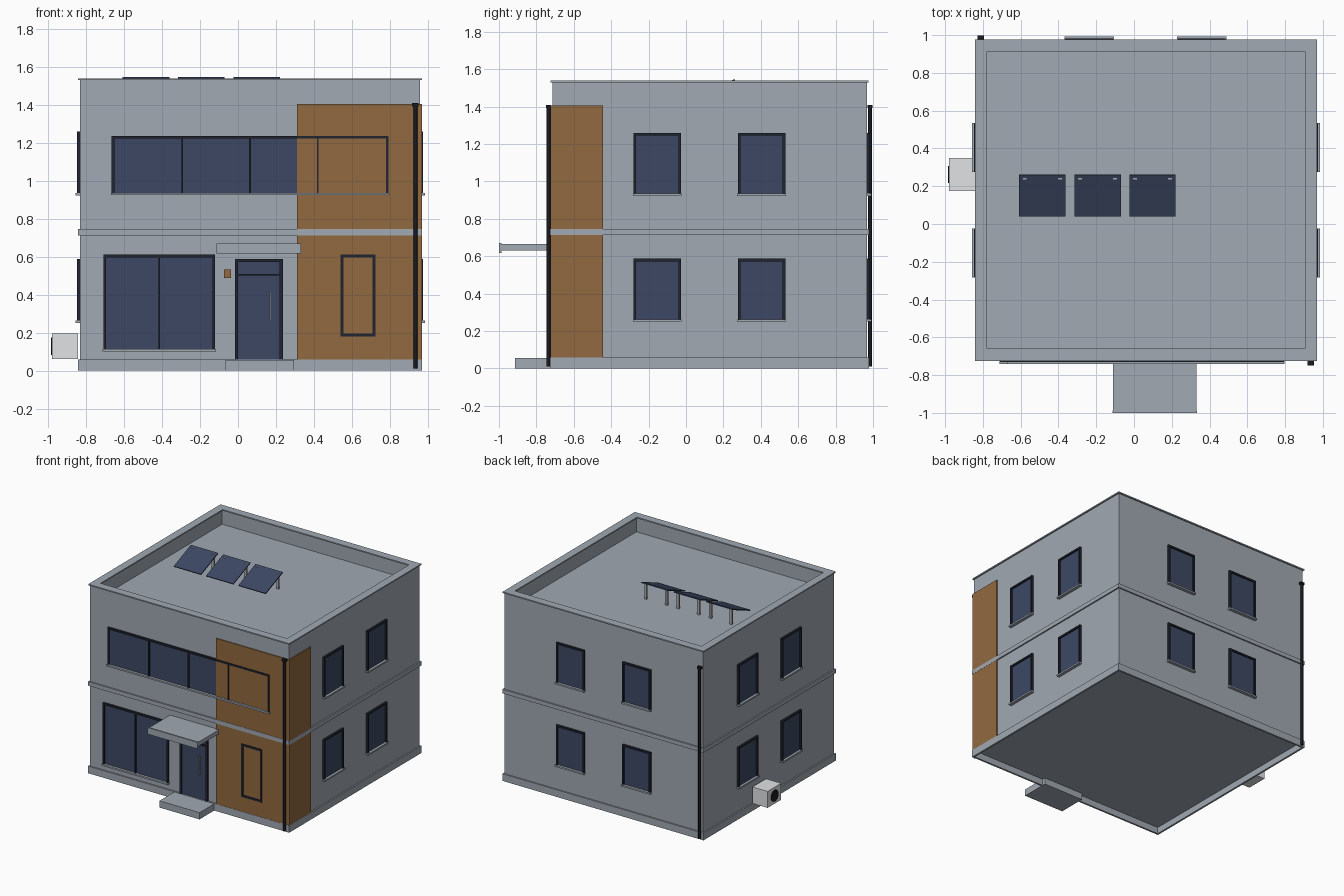
import bpy, bmesh
from math import pi, atan2, hypot
from mathutils import Matrix, Vector

cube = bpy.data.objects.get("Cube")
if cube:
    bpy.data.objects.remove(cube, do_unlink=True)


def material(name, r, g, b):
    m = bpy.data.materials.new(name)
    m.use_nodes = True
    m.diffuse_color = (r, g, b, 1)
    m.node_tree.nodes["Principled BSDF"].inputs["Base Color"].default_value = (r, g, b, 1)
    return m


WALL = material("grey render", .355, .398, .445)
WOOD = material("brown cladding", .285, .144, .05)
GLASS = material("blue glass", .045, .064, .125)
FRAME = material("dark frame", .016, .018, .03)
PIPE = material("black pipe", .009, .01, .014)
LIGHT = material("pale metal", .75, .76, .78)
METAL = material("mid grey metal", .4, .41, .43)


def finish(bm, name, mat, matrix=None):
    if matrix:
        bm.transform(matrix)
    mesh = bpy.data.meshes.new(name)
    bm.to_mesh(mesh)
    bm.free()
    mesh.materials.append(mat)
    ob = bpy.data.objects.new(name, mesh)
    bpy.context.collection.objects.link(ob)
    return ob


def add_box(bm, x, y, z):
    """Box from (min, max) pairs."""
    centre = Vector([(a + b) / 2 for a, b in (x, y, z)])
    size = [b - a for a, b in (x, y, z)] + [1]
    bmesh.ops.create_cube(bm, size=1, matrix=Matrix.Translation(centre) @ Matrix.Diagonal(size))


def boxes(name, mat, parts, matrix=None):
    bm = bmesh.new()
    for p in parts:
        add_box(bm, *p)
    return finish(bm, name, mat, matrix)


def cylinder(name, mat, radius, length, matrix, sides=16):
    bm = bmesh.new()
    bmesh.ops.create_cone(bm, cap_ends=True, segments=sides, radius1=radius,
                          radius2=radius, depth=length, matrix=matrix)
    for f in bm.faces:
        f.smooth = len(f.verts) == 4
    for e in bm.edges:
        e.smooth = all(len(f.verts) == 4 for f in e.link_faces)
    return finish(bm, name, mat)


# Main block: raised underside, sunken roof behind the parapet
X0, X1, Y0, Y1 = -.832, .959, -.715, .967
BASE, ROOF, TOP, LIP = .052, 1.41, 1.54, .01
bm = bmesh.new()
add_box(bm, (X0, X1), (Y0, Y1), (BASE, TOP - LIP))
top = max(bm.faces, key=lambda f: f.calc_center_median().z)
bmesh.ops.inset_region(bm, faces=[top], thickness=.055)
ext = bmesh.ops.extrude_face_region(bm, geom=[top])
bmesh.ops.delete(bm, geom=[top], context='FACES_ONLY')
for v in ext["geom"]:
    if isinstance(v, bmesh.types.BMVert):
        v.co.z = ROOF
bmesh.ops.recalc_face_normals(bm, faces=bm.faces)
finish(bm, "main_block", WALL)


def ring(name, z, out, inner):
    """Rectangular band running round the outside of the walls."""
    a, b, c, d = X0 - out, X1 + out, Y0 - out, Y1 + out
    w = out + inner
    boxes(name, WALL, [((a, b), (c, c + w), z), ((a, b), (d - w, d), z),
                       ((a, a + w), (c + w, d - w), z), ((b - w, b), (c + w, d - w), z)])


ring("parapet_coping", (TOP - LIP, TOP), .01, .055)
ring("floor_band", (.713, .746), .011, .004)
ring("plinth", (0, .058), .011, .004)

# Timber cladding wrapping the front corner
boxes("timber_cladding", WOOD, [
    ((.31, X1 + .01), (Y0 - .009, Y0 + .01), (.058, 1.405)),
    ((X1 - .01, X1 + .01), (Y0 + .01, -.443), (.058, 1.405))])

# Wall frames: local x runs along the wall, local -y points outward
WALLS = {
    "front": Matrix.Translation((0, Y0, 0)),
    "left": Matrix.Translation((X1, 0, 0)) @ Matrix.Rotation(pi / 2, 4, 'Z'),
    "back": Matrix.Translation((0, Y1, 0)) @ Matrix.Rotation(pi, 4, 'Z'),
    "right": Matrix.Translation((X0, 0, 0)) @ Matrix.Rotation(-pi / 2, 4, 'Z'),
}


def opening(name, wall, u, z, mullions=(), transoms=(), sill=True, foot=False, glass=True, t=.014):
    m = WALLS[wall]
    d = (-.016, .002)
    (a, b), (lo, hi) = u, z
    bars = [((a, a + t), d, z), ((b - t, b), d, z), ((a + t, b - t), d, (hi - t, hi))]
    bars += [((c - .005, c + .005), d, (lo, hi - t)) for c in mullions]
    bars += [((a + t, b - t), d, (h - .005, h + .005)) for h in transoms]
    if foot:
        bars.append(((a + t, b - t), d, (lo, lo + t)))
    boxes(name + "_frame", FRAME, bars, m)
    if glass:
        boxes(name + "_glass", GLASS, [((a + .004, b - .004), (-.005, .002), (lo, hi - .004))], m)
    if sill:
        boxes(name + "_sill", WALL, [((a - .004, b + .004), (-.025, 0), (lo - .007, lo + .006))], m)


# Front openings
opening("upper_ribbon_window", "front", (-.666, .793), (.931, 1.237), mullions=(-.294, .063, .42))
opening("lower_front_window", "front", (-.709, -.12), (.109, .611), mullions=(-.415,))
opening("door", "front", (-.016, .236), (.058, .589), transoms=(.505,), sill=False, t=.017)
opening("cladding_trim", "front", (.541, .725), (.18, .611), sill=False, foot=True, glass=False, t=.016)

# Pairs of windows on both floors of the other three walls
for wall, starts in (("left", (-.28, .278)), ("right", (-.531, .027)), ("back", (-.485, .111))):
    for floor, base in (("lower", .257), ("upper", .929)):
        for i, s in enumerate(starts):
            opening(f"{floor}_{wall}_window_{i + 1}", wall, (s, s + .253), (base, base + .33))

# Entrance: handle, name plate, canopy and step
cylinder("door_handle", METAL, .005, .155, Matrix.Translation((.17, Y0 - .026, .338)), 10)
boxes("handle_mounts", METAL, [((.166, .174), (Y0 - .026, Y0), (h, h + .008)) for h in (.28, .385)])
boxes("entry_plate", WOOD, [((-.073, -.038), (Y0 - .009, Y0), (.487, .532))])
boxes("canopy", WALL, [((-.112, .331), (-.987, Y0), (.631, .665)),
                       ((-.114, .333), (-1, -.987), (.618, .671))])
boxes("entrance_step", WALL, [((-.067, .294), (-.915, -.685), (0, .055))])

# Drain pipes at two opposite corners
for name, x, y in (("front_drain", .935, -.735), ("back_drain", -.812, .984)):
    cylinder(name + "_pipe", PIPE, .011, 1.39, Matrix.Translation((x, y, .705)))
    boxes(name + "_hopper", PIPE, [((x - .017, x + .017), (y - .013, y + .013), (1.392, 1.41))])

# Outdoor cooling unit on the side wall
boxes("cooling_unit", LIGHT, [((-.98, -.843), (.174, .349), (.061, .195))])
cylinder("cooling_fan", PIPE, .046, .01,
         Matrix.Translation((-.981, .262, .128)) @ Matrix.Rotation(pi / 2, 4, 'Y'), 24)

# Tilted solar panels on posts
FRONT, BACK, LOW, HIGH = .04, .26, 1.457, 1.547
tilt = atan2(HIGH - LOW, BACK - FRONT)
half = hypot(HIGH - LOW, BACK - FRONT) / 2
for i, x in enumerate((-.485, -.193, .098)):
    m = Matrix.Translation((x, (FRONT + BACK) / 2, (LOW + HIGH) / 2)) @ Matrix.Rotation(tilt, 4, 'X')
    boxes(f"solar_panel_{i + 1}", GLASS, [((-.123, .123), (-half, half), (-.008, 0))], m)
    boxes(f"panel_posts_{i + 1}", METAL,
          [((x + s - .01, x + s + .01), (.235, .25), (ROOF, 1.54)) for s in (-.093, .093)])
